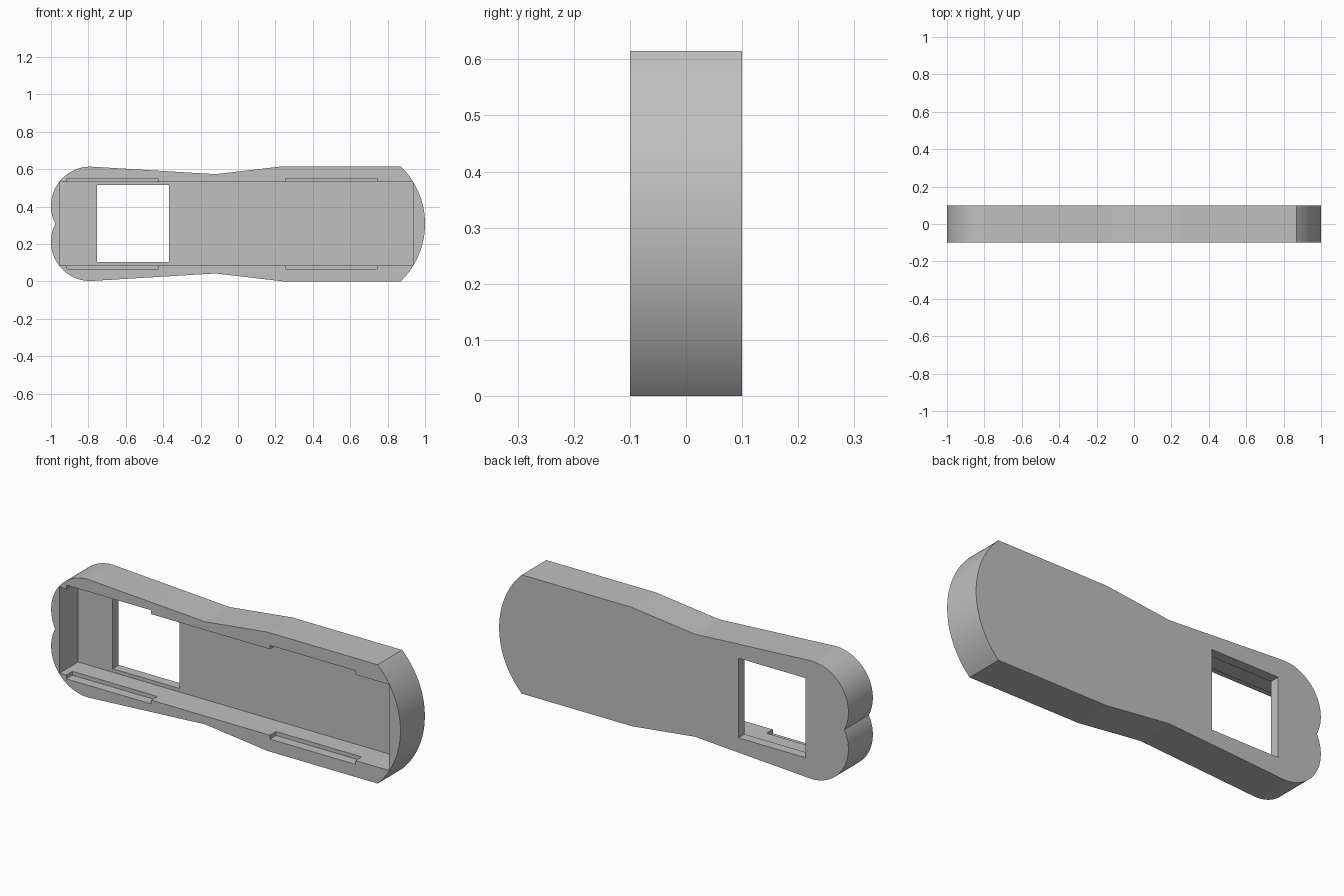
import bpy
import bmesh
from math import radians, sin, cos, asin, atan2, degrees
from mathutils import Vector

default = bpy.data.objects.get("Cube")
if default:
    bpy.data.objects.remove(default, do_unlink=True)

HEIGHT = 0.615
MID = HEIGHT / 2
FRONT, BACK = -0.1, 0.1

grey = bpy.data.materials.new("light grey plastic")
grey.use_nodes = True
colour = (0.53, 0.53, 0.53, 1)
grey.diffuse_color = colour
grey.node_tree.nodes["Principled BSDF"].inputs["Base Color"].default_value = colour


def arc(cx, cz, r, start, end, steps):
    """Points along a circular arc, angles in degrees."""
    angles = [radians(start + (end - start) * i / steps) for i in range(steps + 1)]
    return [(cx + r * cos(a), cz + r * sin(a)) for a in angles]


def add_object(name, bm):
    mesh = bpy.data.meshes.new(name)
    bmesh.ops.recalc_face_normals(bm, faces=bm.faces[:])
    bm.to_mesh(mesh)
    bm.free()
    mesh.materials.append(grey)
    obj = bpy.data.objects.new(name, mesh)
    bpy.context.collection.objects.link(obj)
    return obj


def extrude_profile(name, points, y0, y1):
    bm = bmesh.new()
    face = bm.faces.new([bm.verts.new((x, y0, z)) for x, z in points])
    new = bmesh.ops.extrude_face_region(bm, geom=[face])["geom"]
    verts = [g for g in new if isinstance(g, bmesh.types.BMVert)]
    bmesh.ops.translate(bm, verts=verts, vec=Vector((0, y1 - y0, 0)))
    return add_object(name, bm)


def cut_box(target, name, x0, x1, z0, z1, y0, y1):
    """Subtract a box from the target and discard the box."""
    box = extrude_profile(name, [(x0, z0), (x1, z0), (x1, z1), (x0, z1)], y0, y1)
    box.hide_render = True
    mod = target.modifiers.new(name, "BOOLEAN")
    mod.operation = "DIFFERENCE"
    mod.solver = "EXACT"
    mod.object = box
    bpy.context.view_layer.objects.active = target
    bpy.ops.object.modifier_apply(modifier=mod.name)
    bpy.data.objects.remove(box, do_unlink=True)


# Upper half of the outline: bowed right end, waist, left lobe down to its notch
sag = 0.13
bow_r = (MID ** 2 + sag ** 2) / (2 * sag)
bow = arc(1 - bow_r, MID, bow_r, 0, degrees(asin(MID / bow_r)), 24)
lobe_z, lobe_r = 0.403, 0.21
drop = lobe_z - MID
notch = degrees(atan2(drop, (lobe_r ** 2 - drop ** 2) ** 0.5)) + 180
lobe = arc(lobe_r - 1, lobe_z, lobe_r, 87, notch, 30)
upper = bow + [(0.24, HEIGHT), (-0.12, 0.573)] + lobe
lower = [(x, HEIGHT - z) for x, z in upper[-2:0:-1]]
shell = extrude_profile("handle_shell", upper + lower, FRONT, BACK)

# Open tray, snap slots along its rim, and the window through the back
cut_box(shell, "tray_cutter", -0.951, 0.936, 0.085, 0.53, -0.2, 0.05)
for x0, x1 in ((-0.913, -0.427), (0.253, 0.743)):
    cut_box(shell, "slot_cutter", x0, x1, 0.065, 0.55, -0.2, -0.05)
cut_box(shell, "window_cutter", -0.753, -0.37, 0.103, 0.515, 0, 0.2)

# Smooth curved ends, crisp edges
bpy.ops.object.select_all(action="DESELECT")
shell.select_set(True)
bpy.context.view_layer.objects.active = shell
bpy.ops.object.shade_smooth_by_angle(angle=radians(6))
